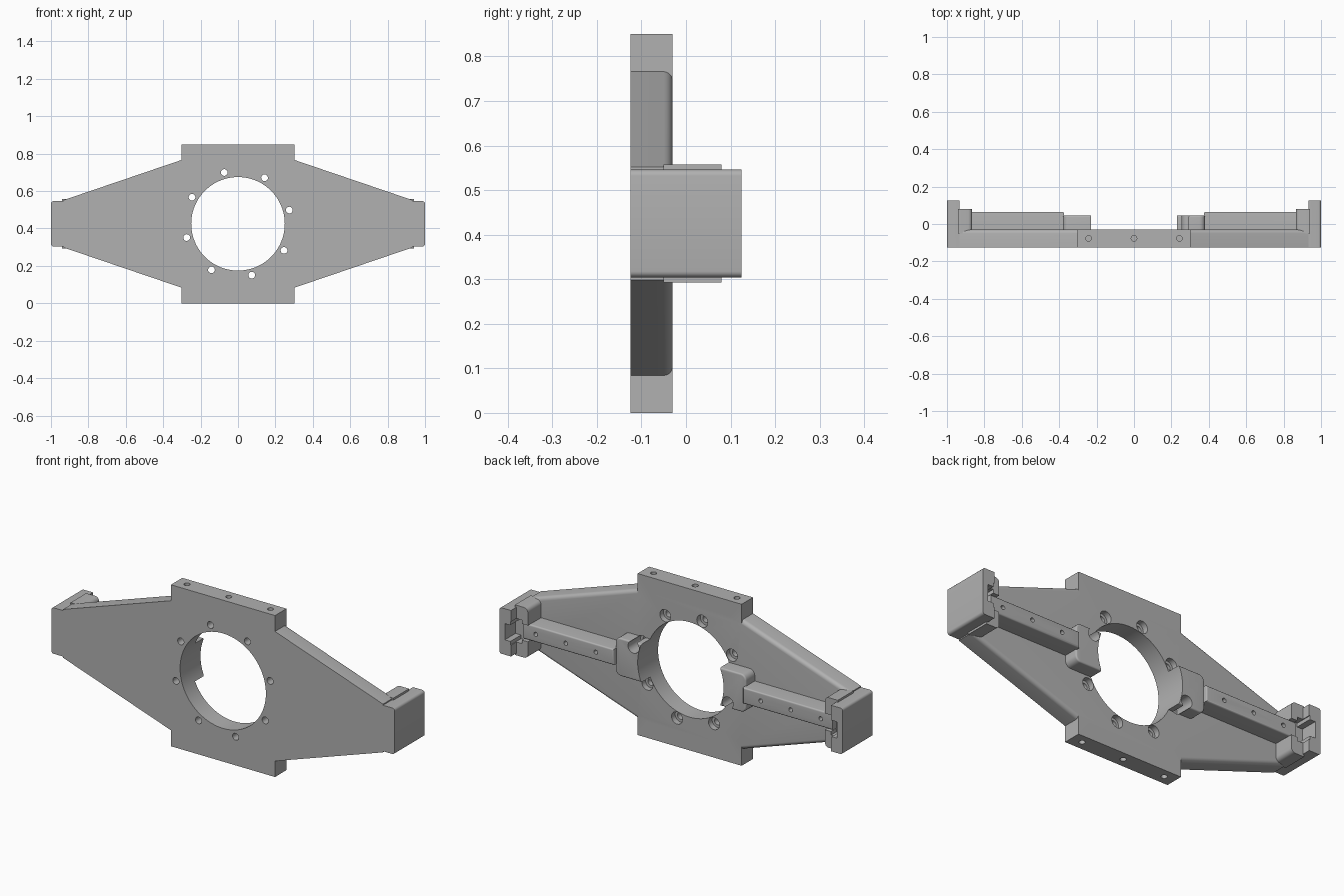
import bpy, bmesh, math
from mathutils import Matrix

cube = bpy.data.objects.get("Cube")
if cube:
    bpy.data.objects.remove(cube, do_unlink=True)

grey = bpy.data.materials.new("machined grey")
grey.use_nodes = True
tone = (0.44, 0.44, 0.44, 1)
grey.diffuse_color = tone
bsdf = grey.node_tree.nodes["Principled BSDF"]
bsdf.inputs["Base Color"].default_value = tone
bsdf.inputs["Roughness"].default_value = 0.6

MID = 0.425               # height of the bore axis
FRONT, BACK = -0.125, -0.03


def add(name, bm):
    bmesh.ops.recalc_face_normals(bm, faces=bm.faces)
    mesh = bpy.data.meshes.new(name)
    bm.to_mesh(mesh)
    bm.free()
    mesh.materials.append(grey)
    obj = bpy.data.objects.new(name, mesh)
    bpy.context.collection.objects.link(obj)
    return obj


def prism(name, pts, y0, y1, corner=0, rim=0, rule=lambda x, z: True):
    """Extrude an (x, height from the bore axis) outline along y.
    corner rounds edges along y, rim rounds back edges; rule picks them by midpoint."""
    bm = bmesh.new()
    face = bm.faces.new([bm.verts.new((x, y0, MID + z)) for x, z in pts])
    new = bmesh.ops.extrude_face_region(bm, geom=[face])["geom"]
    bmesh.ops.translate(bm, vec=(0, y1 - y0, 0),
                        verts=[v for v in new if isinstance(v, bmesh.types.BMVert)])
    for size, along in ((corner, True), (rim, False)):
        if not size:
            continue
        chosen = []
        for e in bm.edges:
            a, b = (v.co for v in e.verts)
            m = (a + b) / 2
            is_along = abs(a.y - b.y) > 1e-4
            on_back = min(a.y, b.y) > y1 - 1e-4
            if rule(m.x, m.z - MID) and (is_along if along else on_back):
                chosen.append(e)
        bmesh.ops.bevel(bm, geom=chosen, offset=size, segments=5,
                        profile=0.5, affect='EDGES')
    return add(name, bm)


def rect(x0, x1, h):
    return [(x0, -h), (x1, -h), (x1, h), (x0, h)]


def cylinder(x, y, z, r, length, axis='Y', sides=24):
    bm = bmesh.new()
    rot = Matrix.Rotation(math.pi / 2, 4, 'X') if axis == 'Y' else Matrix()
    bmesh.ops.create_cone(bm, cap_ends=True, segments=sides, radius1=r, radius2=r,
                          depth=length, matrix=Matrix.Translation((x, y, z)) @ rot)
    return add("cutter", bm)


def combine(obj, tools, operation='DIFFERENCE'):
    """Apply booleans in turn and remove the helper objects."""
    for tool in tools:
        tool.hide_render = True
        mod = obj.modifiers.new("bool", 'BOOLEAN')
        mod.operation, mod.solver, mod.object = operation, 'EXACT', tool
    bpy.context.view_layer.update()
    result = bpy.data.meshes.new_from_object(
        obj.evaluated_get(bpy.context.evaluated_depsgraph_get()))
    obj.modifiers.clear()
    obj.data = result
    for tool in tools:
        bpy.data.objects.remove(tool, do_unlink=True)
    return obj


def bore():
    return cylinder(0, 0, MID, 0.25, 0.6, sides=96)


bolts = [(0.284 * math.cos(a), MID + 0.284 * math.sin(a))
         for a in (math.radians(15 + 45 * k) for k in range(8))]


def counterbores(near=None):
    return [cylinder(x, 0.04, z, 0.032, 0.2) for x, z in bolts
            if near is None or (x * near > 0.2 and abs(z - MID) < 0.12)]


parts = []

# Main plate: tapered wings with rounded back rims, joined to square lugs
wing = [(-0.3, -0.342), (0.3, -0.342), (0.932, -0.127), (0.932, 0.127),
        (0.3, 0.342), (-0.3, 0.342), (-0.932, 0.127), (-0.932, -0.127)]
plate = prism("main_plate", wing, FRONT, BACK, rim=0.02,
              rule=lambda x, z: 0.4 < abs(x) < 0.9)
lugs = prism("lugs", rect(-0.303, 0.303, MID), FRONT, BACK)
combine(plate, [lugs], 'UNION')
holes = [bore()] + counterbores()
holes += [cylinder(x, -0.08, z, 0.018, 0.3) for x, z in bolts]
holes += [cylinder(x, -0.077, z, 0.015, 0.12, axis='Z')
          for x in (-0.243, 0, 0.243) for z in (0, 2 * MID)]
parts.append(combine(plate, holes))

for side, s in (("left", 1), ("right", -1)):
    def flip(pts):
        return [(s * x, z) for x, z in pts]

    # Hub block hugging the bore, relieved around the nearest bolt
    hub = prism(side + "_hub_block", flip(rect(0.2, 0.38, 0.1)), -0.04, 0.045,
                corner=0.03, rim=0.008, rule=lambda x, z: abs(x) > 0.22)
    parts.append(combine(hub, [bore()] + counterbores(s)))

    # Long rib with three screw holes
    rib = prism(side + "_rib", flip(rect(0.375, 0.9, 0.042)), -0.04, 0.065,
                rim=0.008, rule=lambda x, z: abs(x) < 0.8)
    parts.append(combine(rib, [cylinder(s * x, 0.06, MID, 0.011, 0.06)
                               for x in (0.48, 0.655, 0.83)]))

    # End block: outer cap and lower inner shoulder, with a stepped slot
    end = prism(side + "_end_block", flip(rect(0.932, 1, 0.121)), FRONT, 0.125,
                corner=0.014, rule=lambda x, z: abs(x) > 0.95)
    shoulder = prism("shoulder", flip(rect(0.865, 0.94, 0.132)), -0.05, 0.08,
                     corner=0.022, rule=lambda x, z: abs(x) < 0.9)
    combine(end, [shoulder], 'UNION')
    slot = [prism("slot", flip(rect(0.85, 0.968, 0.043)), 0.035, 0.2),
            prism("slot_step", flip(rect(0.9, 0.936, 0.062)), 0.035, 0.2)]
    parts.append(combine(end, slot))

# Smooth the rounded surfaces while keeping machined edges crisp
bpy.ops.object.select_all(action='DESELECT')
for obj in parts:
    obj.select_set(True)
bpy.context.view_layer.objects.active = parts[0]
bpy.ops.object.shade_smooth_by_angle(angle=math.radians(30))
